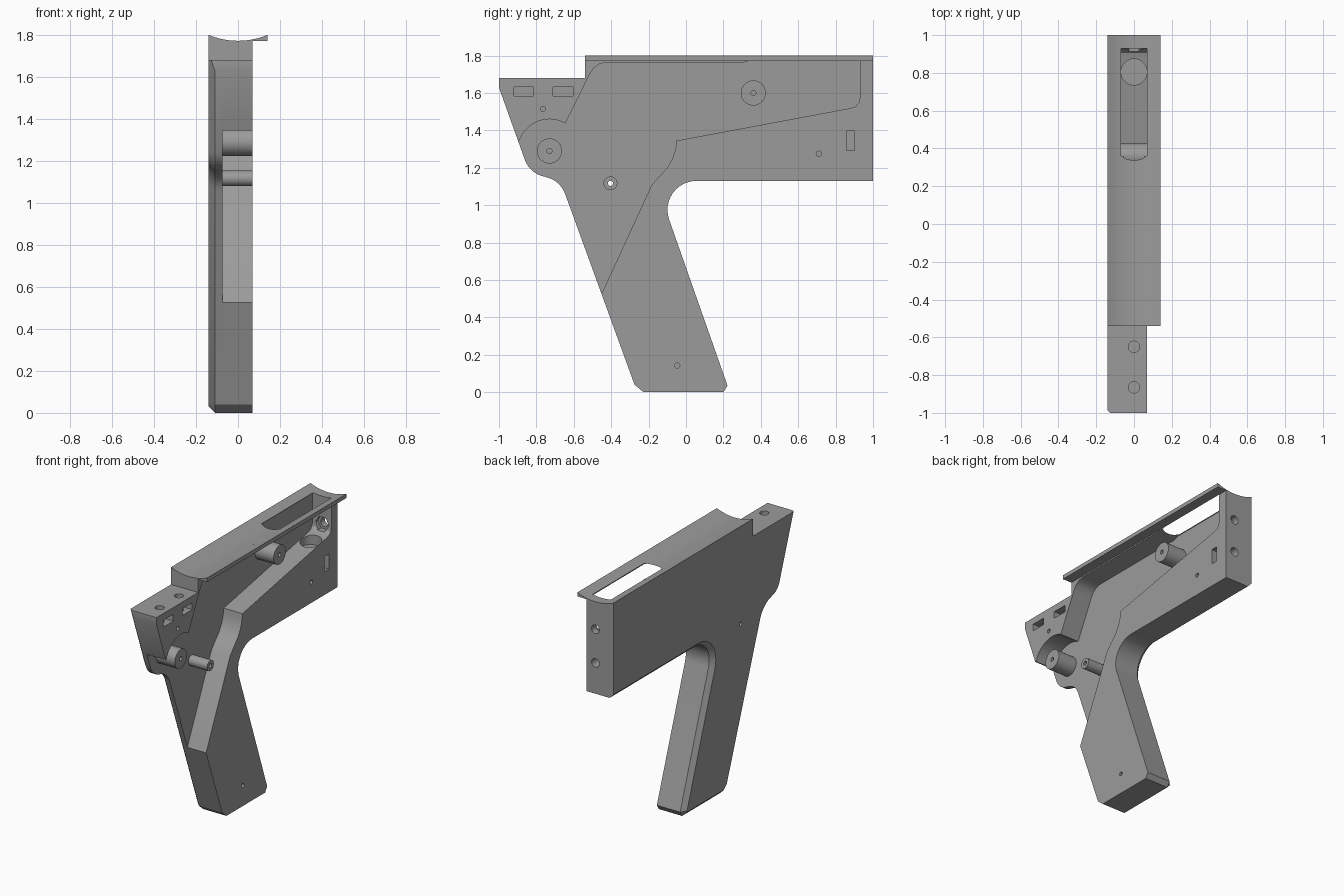
import bpy, bmesh, math
from mathutils import Vector

if "Cube" in bpy.data.objects:
    bpy.data.objects.remove(bpy.data.objects["Cube"])

grey = bpy.data.materials.new("plain grey")
grey.diffuse_color = (0.33, 0.33, 0.33, 1)
grey.use_nodes = True
grey.node_tree.nodes["Principled BSDF"].inputs["Base Color"].default_value = grey.diffuse_color


def make(name, rings):
    """Closed solid lofted between matching rings of 3D points."""
    bm = bmesh.new()
    loops = [[bm.verts.new(p) for p in r] for r in rings]
    n = len(loops[0])
    bm.faces.new(loops[0])
    bm.faces.new(loops[-1])
    for a, b in zip(loops, loops[1:]):
        for i in range(n):
            j = (i + 1) % n
            bm.faces.new((a[i], a[j], b[j], b[i]))
    bmesh.ops.recalc_face_normals(bm, faces=bm.faces)
    me = bpy.data.meshes.new(name)
    bm.to_mesh(me)
    bm.free()
    me.materials.append(grey)
    ob = bpy.data.objects.new(name, me)
    bpy.context.collection.objects.link(ob)
    return ob


def prism(name, pts, axis, lo, hi):
    """Extrude 2D points along an axis: x takes (y,z), y takes (x,z), z takes (x,y)."""
    place = {"x": lambda a, b, t: (t, a, b),
             "y": lambda a, b, t: (a, t, b),
             "z": lambda a, b, t: (a, b, t)}[axis]
    return make(name, [[place(a, b, t) for a, b in pts] for t in (lo, hi)])


def arc(cx, cy, r, a0, a1, n):
    return [(cx + r * math.cos(math.radians(a0 + (a1 - a0) * i / n)),
             cy + r * math.sin(math.radians(a0 + (a1 - a0) * i / n))) for i in range(n + 1)]


def disc(cx, cy, r, n=32):
    return arc(cx, cy, r, 0, 360 - 360 / n, n - 1)


def rect(a0, a1, b0, b1):
    return [(a0, b0), (a1, b0), (a1, b1), (a0, b1)]


def boolean(target, tool, op="DIFFERENCE"):
    mod = target.modifiers.new("cut", "BOOLEAN")
    mod.operation, mod.object, mod.solver = op, tool, "EXACT"
    bpy.context.view_layer.objects.active = target
    bpy.ops.object.modifier_apply(modifier=mod.name)
    bpy.data.objects.remove(tool)


def cut(pts, axis, lo, hi):
    boolean(body, prism("cutter", pts, axis, lo, hi))


# Side outline, from the front top down, round the grip and along the underside
chain = [(-1.061, 1.8)]
chain += arc(-0.73, 1.29, 0.14, 199.6, 260.2, 8)
chain += arc(-0.778, 1.013, 0.14, 80.2, 19.5, 8)[1:]
chain += [(-0.275, 0.04), (-0.227, 0.0), (0.2, 0.0), (0.222, 0.035)]
chain += arc(0.056, 0.975, 0.155, 199.5, 90, 12)
chain += [(1.0, 1.13)]


def inset(pts, d):
    """Offset an open chain to its left, with mitred corners."""
    v = [Vector(p) for p in pts]
    normals = []
    for a, b in zip(v, v[1:]):
        t = (b - a).normalized()
        normals.append(Vector((-t.y, t.x)))
    out = [(pts[0][0] + d / normals[0].x, pts[0][1])]
    for p, m, n in zip(v[1:-1], normals, normals[1:]):
        out.append(tuple(p + (m + n) * d / (1 + m.dot(n))))
    return out + [(pts[-1][0], pts[-1][1] + d)]


# Body block with chamfered outer edge
top_corner = [(1.0, 1.8)]
outer = inset(chain, 0.03) + top_corner
full = chain + top_corner
body = make("grip_body", [[(-0.14, y, z) for y, z in outer],
                          [(-0.11, y, z) for y, z in full],
                          [(0.07, y, z) for y, z in full]])

# Front step and blunt nose
cut(rect(-3, -0.54, 1.68, 3), "x", -1, 1)
cut(rect(-3, -1.0, 0, 3), "x", -1, 1)

# Concave top saddle
LOW, R = 1.772, 0.364
cut(disc(0, LOW + R, R, 128), "y", -2, 2)

# Open mechanism pocket
pocket = [(-1.3, 1.345)] + arc(-0.73, 1.29, 0.17, 161, 60, 14)
pocket += [(-0.516, 1.698), (-0.495, 1.731), (-0.465, 1.754), (-0.43, 1.763),
           (0.31, 1.763), (0.35, 1.776), (0.93, 1.776), (0.93, 1.575),
           (0.924, 1.548), (0.906, 1.527), (0.875, 1.518), (-0.05, 1.345),
           (-0.056, 1.3), (-0.072, 1.25), (-0.1, 1.2), (-0.14, 1.157),
           (-0.185, 1.105), (-0.449, 0.532), (-0.52, 0.378), (-1.3, 0.378)]
cut(pocket, "x", -0.075, 0.3)

# Top slot, with a round well below it
cut(rect(-0.07, 0.09, 0.36, 0.93), "z", 1.7, 2)
cut(disc(0, 0.805, 0.069), "z", 1.45, 1.7)

# Bosses inside the pocket
for y, z, r in ((-0.73, 1.29, 0.067), (-0.404, 1.117, 0.037), (0.36, 1.6, 0.067)):
    boolean(body, prism("boss", disc(y, z, r), "x", -0.09, 0.07), "UNION")

# Screw holes in the bosses (the middle one runs right through) and pin holes
for y, z, depth in ((-0.73, 1.29, -0.05), (-0.404, 1.117, -0.3), (0.36, 1.6, -0.05),
                    (-0.765, 1.515, -0.03), (0.71, 1.275, -0.03), (-0.047, 0.143, -0.03)):
    cut(disc(y, z, 0.014, 16), "x", depth, 0.3)

# Nut slots in the side
for y0, y1, z0, z1 in ((-0.92, -0.815, 1.585, 1.633), (-0.71, -0.605, 1.585, 1.633),
                       (0.857, 0.902, 1.293, 1.398)):
    cut(rect(y0, y1, z0, z1), "x", -0.045, 0.3)

# Bolt holes in the front block and the back wall
for y in (-0.865, -0.65):
    cut(disc(0, y, 0.03, 24), "z", 1.5, 2)
for z, start in ((1.345, 0.8), (1.58, 0.85)):
    cut(disc(0, z, 0.03, 24), "y", start, 1.2)
cut(disc(0, 1.58, 0.052, 6), "y", 0.85, 0.955)

# Overhanging lip of the top saddle
lip_top = [(x, LOW + R - math.sqrt(R * R - x * x))
           for x in (0.14, 0.126, 0.112, 0.098, 0.084, 0.07)]
lip = prism("top_lip", [(0.07, LOW), (0.14, LOW)] + lip_top, "y", -0.54, 1.0)

# Smooth the curves, keep edges sharp
for ob in (body, lip):
    bpy.ops.object.select_all(action="DESELECT")
    ob.select_set(True)
    bpy.context.view_layer.objects.active = ob
    bpy.ops.object.shade_smooth_by_angle(angle=math.radians(25))
